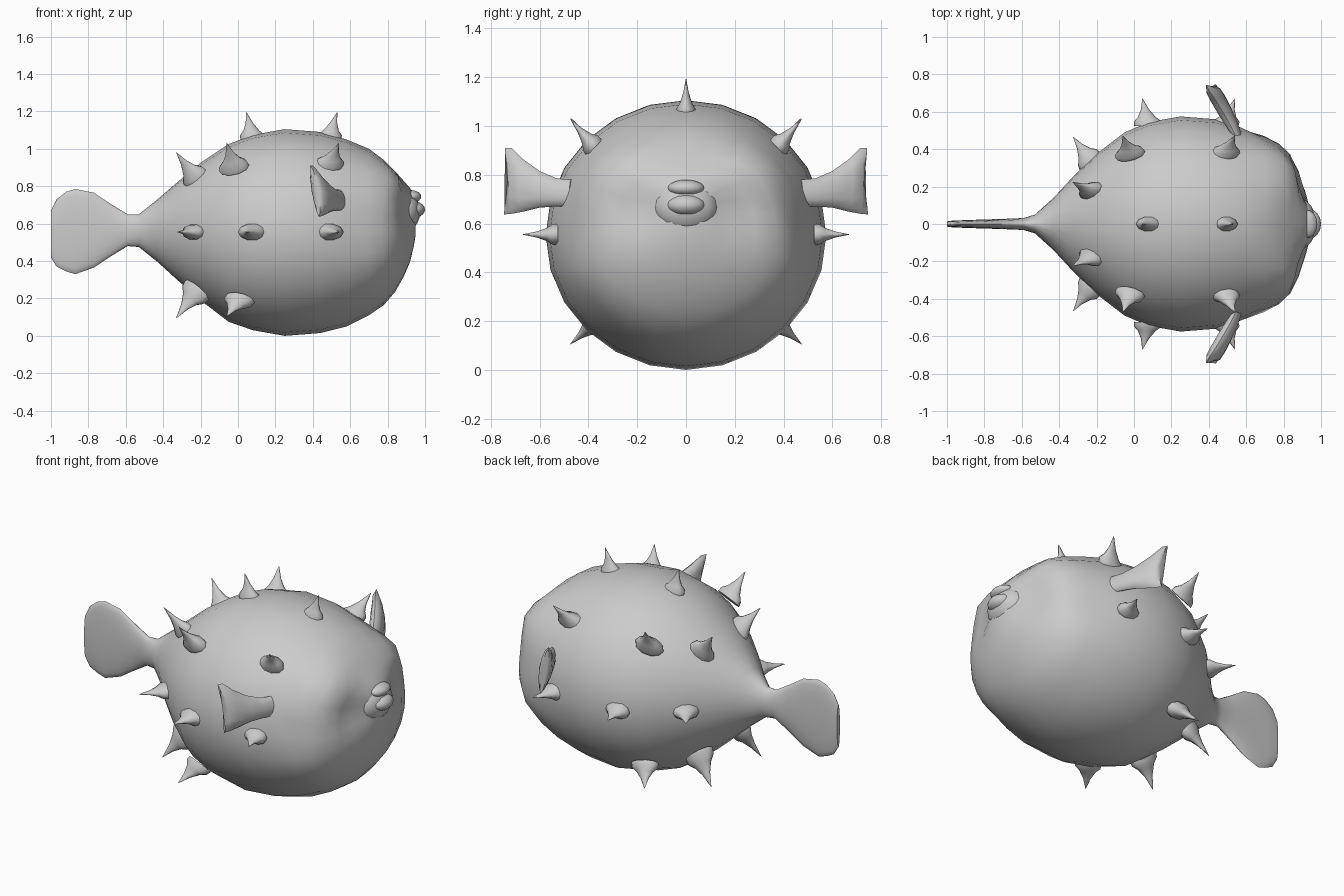
import bpy, bmesh, math
from mathutils import Vector

if "Cube" in bpy.data.objects:
    bpy.data.objects.remove(bpy.data.objects["Cube"])


def finish(bm, name, angle=40):
    bmesh.ops.recalc_face_normals(bm, faces=bm.faces)
    mesh = bpy.data.meshes.new(name)
    bm.to_mesh(mesh)
    bm.free()
    ob = bpy.data.objects.new(name, mesh)
    bpy.context.collection.objects.link(ob)
    bpy.ops.object.select_all(action='DESELECT')
    ob.select_set(True)
    bpy.context.view_layer.objects.active = ob
    bpy.ops.object.shade_smooth_by_angle(angle=math.radians(angle))
    return ob


def loft(bm, rings):
    rows = [[bm.verts.new(p) for p in ring] for ring in rings]
    n = len(rows[0])
    for a, b in zip(rows, rows[1:]):
        for i in range(n):
            j = (i + 1) % n
            bm.faces.new((a[i], a[j], b[j], b[i]))
    bm.faces.new(rows[0])
    bm.faces.new(rows[-1][::-1])


def bump(p, centre, radius):
    return math.exp(-((p - Vector(centre)).length / radius) ** 2)


# Body and tail: x, bottom, top, half width
stations = [
    (-1.0, .42, .67, .014), (-.97, .37, .73, .018), (-.92, .345, .77, .02),
    (-.87, .33, .785, .022), (-.77, .365, .765, .025), (-.68, .425, .705, .028),
    (-.59, .48, .65, .032), (-.53, .475, .65, .05), (-.43, .395, .73, .14),
    (-.32, .295, .825, .26), (-.2, .19, .925, .375), (-.05, .075, 1.025, .49),
    (.08, .03, 1.075, .545), (.25, .0, 1.105, .575), (.44, .015, 1.09, .56),
    (.58, .05, 1.05, .525), (.7, .11, 1.0, .495), (.78, .165, .94, .45),
    (.84, .235, .88, .38), (.885, .315, .83, .29), (.92, .395, .79, .20),
    (.94, .48, .75, .12), (.95, .54, .70, .06)]
SIDES = 24
rings = []
for x, lo, hi, w in stations:
    ring = []
    for i in range(SIDES):
        a = 2 * math.pi * i / SIDES
        p = Vector((x, w * math.sin(a), (lo + hi) / 2 - (hi - lo) / 2 * math.cos(a)))
        s = 1 if p.y > 0 else -1
        # raised brows, hollow cheeks and dips beside the snout
        brow = bump(p, (.82, .27 * s, .82), .12) * min(1, abs(p.y) / .1)
        cheek = bump(p, (.70, .46 * s, .60), .13)
        dip = bump(p, (.91, .21 * s, .66), .11) * min(1, abs(p.y) / .1)
        p += Vector((.6, .35 * s, .5)) * .05 * brow
        p -= Vector((.5, .8 * s, 0)) * .045 * cheek
        p.x -= .045 * dip
        ring.append(p)
    rings.append(ring)
bm = bmesh.new()
loft(bm, rings)
finish(bm, "body_and_tail", 60)

# Snout and lips
for name, c, r in (("snout", (.885, 0, .665), (.09, .135, .11)),
                   ("upper_lip", (.925, 0, .745), (.055, .075, .034)),
                   ("lower_lip", (.935, 0, .675), (.065, .08, .045))):
    bm = bmesh.new()
    bmesh.ops.create_uvsphere(bm, u_segments=16, v_segments=10, radius=1)
    for v in bm.verts:
        v.co = Vector([c[k] + r[k] * v.co[k] for k in range(3)])
    finish(bm, name, 60)


# Spikes: flared oval cones from base to tip, footed on the body slope
def spike(base, tip, size=1.0, lean=0.0):
    base, tip = Vector(base), Vector(tip)
    radial = Vector((0, base.y, base.z - .55)).normalized()
    out = (radial + Vector((-lean, 0, 0))).normalized()
    v = radial.cross(Vector((1, 0, 0)))
    u = v.cross(out)
    rings = []
    for t, r in ((0, 1), (.15, .95), (.32, .6), (.6, .28), (1, .015)):
        c = base.lerp(tip, t)
        rings.append([c + u * (.072 * size * r * math.cos(k * math.pi / 5))
                      + v * (.042 * size * r * math.sin(k * math.pi / 5))
                      for k in range(10)])
    bm = bmesh.new()
    loft(bm, rings)
    finish(bm, "spike", 60)


spike((.085, 0, 1.05), (.045, 0, 1.195))
spike((.48, 0, 1.05), (.53, 0, 1.195))
paired = [
    ((.08, .525, .555), (.045, .67, .555), 1.1, 0),
    ((.48, .525, .555), (.54, .67, .555), 1.1, 0),
    ((-.235, .335, .555), (-.325, .465, .555), 1, .9),
    ((-.02, .37, .895), (-.06, .47, 1.03), 1.15, .3),
    ((.48, .375, .91), (.54, .475, 1.03), 1.15, 0),
    ((-.225, .175, .84), (-.33, .225, .98), 1.05, .9),
    ((.01, .37, .195), (-.06, .475, .105), 1.15, .3),
    ((-.22, .19, .245), (-.33, .235, .095), 1.2, .9)]
for s in (1, -1):
    for (bx, by, bz), (tx, ty, tz), size, lean in paired:
        spike((bx, by * s, bz), (tx, ty * s, tz), size, lean)

# Side fins: lower and upper edge across the span, swept backwards
# span y, lower z, upper z, half thickness
span = [(.47, .67, .78, .02), (.53, .67, .785, .03), (.60, .665, .815, .035),
        (.67, .648, .865, .035), (.715, .64, .91, .03), (.745, .637, .91, .015)]
for s, name in ((1, "left_fin"), (-1, "right_fin")):
    bm = bmesh.new()
    rings = []
    for y, lo, hi, t in span:
        ring = []
        for k in range(12):
            a = 2 * math.pi * k / 12
            z = (lo + hi) / 2 + (hi - lo) / 2 * math.sin(a)
            # notch in the outer edge
            cut = .02 * math.cos(math.pi * (z - .78) / .28) if y > .73 else 0
            yy = y - cut
            x = .535 - .5 * (yy - .5) - .17 * (z - .75) + t * math.cos(a)
            ring.append(Vector((x, s * (yy + .4 * t * math.cos(a)), z)))
        rings.append(ring)
    loft(bm, rings)
    finish(bm, name, 50)
